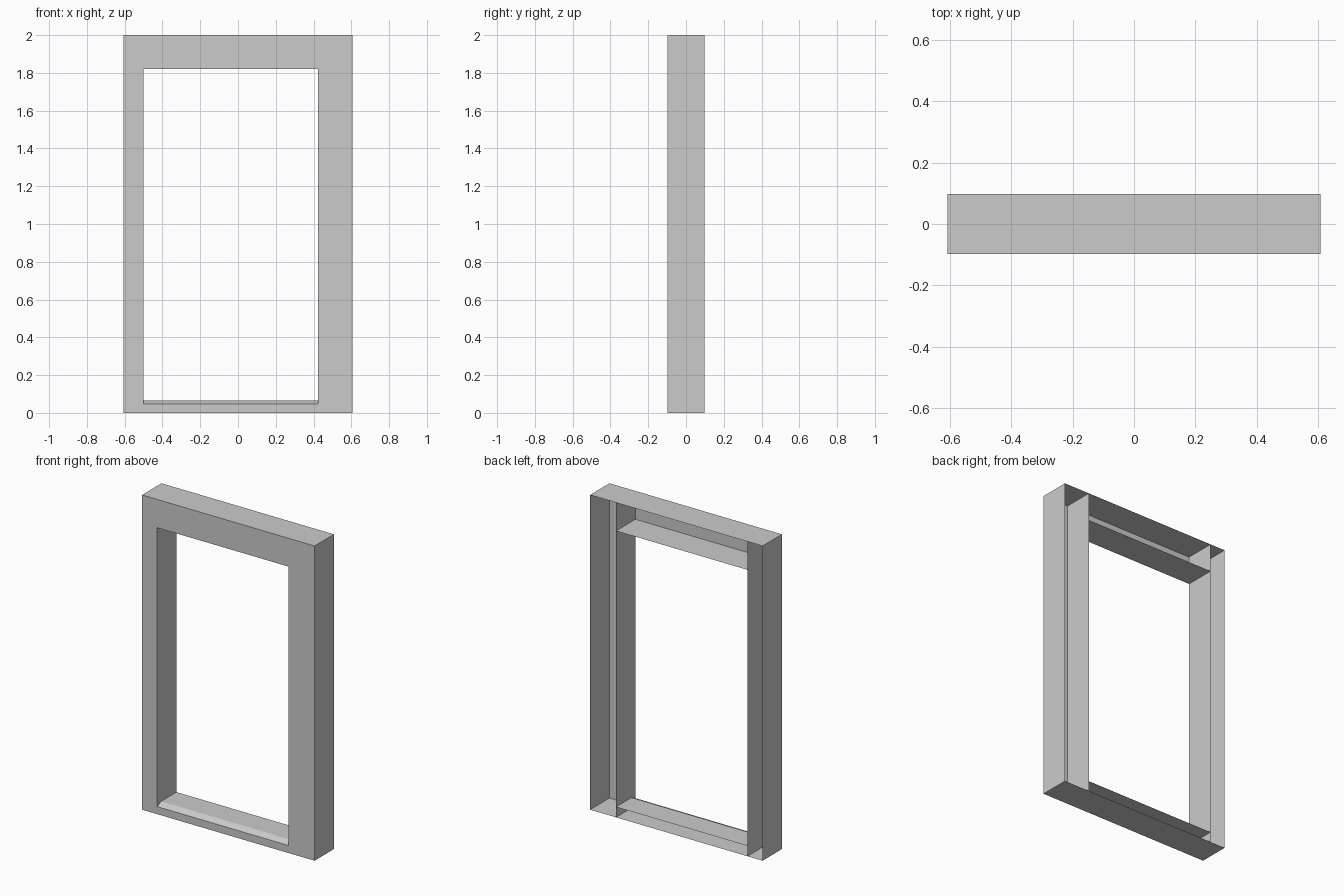
import bpy

if "Cube" in bpy.data.objects:
    bpy.data.objects.remove(bpy.data.objects["Cube"])

W, D, H = 0.606, 0.097, 2.0          # half width, half depth, height
XL, XR = -0.50, 0.424                # opening sides
HEAD, SILL = 1.82, 0.066             # opening top and bottom


def make(name, verts, faces):
    mesh = bpy.data.meshes.new(name)
    mesh.from_pydata(verts, [], faces)
    mesh.update()
    ob = bpy.data.objects.new(name, mesh)
    bpy.context.collection.objects.link(ob)
    return ob


def jamb(name, x0, x1):
    """Tall sheet box, open at the back."""
    v = [(x, y, z) for y in (-D, D) for x, z in ((x0, 0), (x1, 0), (x1, H), (x0, H))]
    sides = [(i, i + 4, (i + 1) % 4 + 4, (i + 1) % 4) for i in range(4)]
    return make(name, v, [(0, 1, 2, 3)] + sides)


def rail(name, profile):
    """Open (y, z) profile swept across the opening, between the jambs."""
    n = len(profile)
    v = [(x, y, z) for x in (XL, XR) for y, z in profile]
    return make(name, v, [(i, i + 1, n + i + 1, n + i) for i in range(n - 1)])


# Side posts, the right one wider
jamb("left_jamb", -W, XL)
jamb("right_jamb", XR, W)

# Top rail: underside, front, top
rail("header", [(D, H), (-D, H), (-D, HEAD), (D, HEAD)])

# Bottom rail with a sloped front edge
rail("sill", [(D, SILL), (-D + 0.04, SILL), (-D, SILL - 0.018), (-D, 0), (D, 0)])
